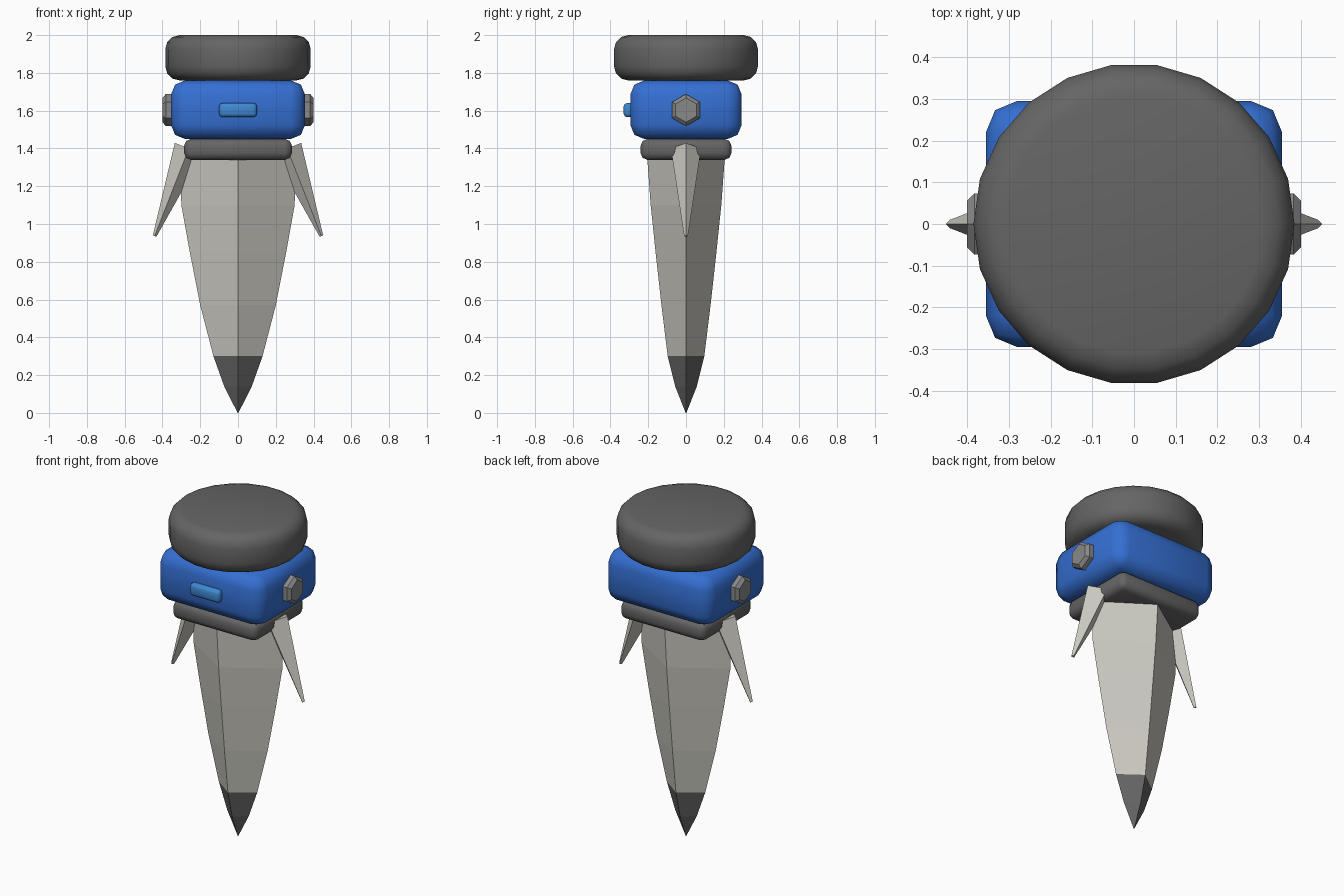
import bpy, bmesh, math
from mathutils import Matrix, Vector

if "Cube" in bpy.data.objects:
    bpy.data.objects.remove(bpy.data.objects["Cube"])


def material(name, rgb):
    m = bpy.data.materials.new(name)
    m.diffuse_color = (*rgb, 1)
    m.use_nodes = True
    m.node_tree.nodes["Principled BSDF"].inputs["Base Color"].default_value = m.diffuse_color
    return m


DARK = material("dark_grey", (0.13, 0.13, 0.13))
BONE = material("pale_grey", (0.60, 0.59, 0.54))
BLUE = material("blue", (0.035, 0.16, 0.65))
LIGHT = material("light_blue", (0.05, 0.25, 0.65))
STEEL = material("mid_grey", (0.25, 0.25, 0.25))


def finish(bm, name, mat, smooth=None):
    bmesh.ops.recalc_face_normals(bm, faces=bm.faces[:])
    me = bpy.data.meshes.new(name)
    bm.to_mesh(me)
    bm.free()
    ob = bpy.data.objects.new(name, me)
    bpy.context.collection.objects.link(ob)
    me.materials.append(mat)
    if smooth:
        bpy.ops.object.select_all(action='DESELECT')
        ob.select_set(True)
        bpy.context.view_layer.objects.active = ob
        bpy.ops.object.shade_smooth_by_angle(angle=math.radians(smooth))
    return ob


def bevel(bm, edges, width, segments):
    bmesh.ops.bevel(bm, geom=edges, offset=width, segments=segments,
                    profile=0.5, affect='EDGES', clamp_overlap=True)


def rounded_box(name, center, size, width, segments, mat):
    bm = bmesh.new()
    bmesh.ops.create_cube(bm, size=1, matrix=Matrix.Translation(center) @ Matrix.Diagonal((*size, 1)))
    bevel(bm, bm.edges[:], width, segments)
    return finish(bm, name, mat, 60)


def diamond_loft(name, rings, mat):
    """Stack four-sided rings given as (z, half width x, half depth y)."""
    bm = bmesh.new()
    loops = [[bm.verts.new(p) for p in ((x, 0, z), (0, y, z), (-x, 0, z), (0, -y, z))]
             for z, x, y in rings]
    for a, b in zip(loops, loops[1:]):
        for i in range(4):
            j = (i + 1) % 4
            bm.faces.new((a[i], a[j], b[j], b[i]))
    bm.faces.new(loops[0])
    bm.faces.new(loops[-1])
    return finish(bm, name, mat)


# Round pommel cap on top
bm = bmesh.new()
bmesh.ops.create_cone(bm, cap_ends=True, segments=22, radius1=0.385, radius2=0.385, depth=0.24,
                      matrix=Matrix.Translation((0, 0, 1.88)) @ Matrix.Rotation(math.pi / 2, 4, 'Z'))
# make sure a corner lies on the x axis
if not any(abs(v.co.y) < 1e-4 for v in bm.verts):
    bmesh.ops.rotate(bm, verts=bm.verts[:], matrix=Matrix.Rotation(math.pi / 2, 3, 'Z'))
bevel(bm, [e for e in bm.edges if abs(e.verts[0].co.z - e.verts[1].co.z) < 1e-4], 0.075, 3)
finish(bm, "top_cap", DARK, 40)

# Blue housing, front button and collar
rounded_box("housing", (0, 0, 1.605), (0.71, 0.59, 0.31), 0.075, 2, BLUE)
rounded_box("front_button", (0, -0.305, 1.603), (0.20, 0.05, 0.075), 0.018, 2, LIGHT)
rounded_box("collar", (0, 0, 1.395), (0.57, 0.48, 0.11), 0.035, 2, DARK)

# Blade and dark tip
diamond_loft("blade", [(0.30, 0.13, 0.097), (0.57, 0.20, 0.13), (0.85, 0.255, 0.161),
                       (1.10, 0.30, 0.187), (1.36, 0.305, 0.206)], BONE)
diamond_loft("blade_tip", [(0.0, 0.002, 0.002), (0.14, 0.073, 0.057), (0.30, 0.13, 0.097)], DARK)

for side, label in ((1, "right"), (-1, "left")):
    # Hexagonal side bolt
    bm = bmesh.new()
    bmesh.ops.create_cone(bm, cap_ends=True, segments=6, radius1=0.085, radius2=0.085, depth=0.08)
    bevel(bm, [e for e in bm.edges if all(v.co.z > 0 for v in e.verts)], 0.018, 1)
    bmesh.ops.rotate(bm, verts=bm.verts[:], matrix=Matrix.Rotation(side * math.pi / 2, 3, 'Y'))
    # put a corner at the top
    if max(v.co.z for v in bm.verts) < 0.08:
        bmesh.ops.rotate(bm, verts=bm.verts[:], matrix=Matrix.Rotation(math.pi / 6, 3, 'X'))
    bmesh.ops.translate(bm, verts=bm.verts[:], vec=(side * 0.36, 0, 1.603))
    finish(bm, label + "_bolt", STEEL)

    # Splayed four-sided side spike
    spike = diamond_loft(label + "_spike", [(0, 0.08, 0.08), (-0.498, 0.01, 0.01)], BONE)
    tilt = -math.atan2(0.18, 0.46) * side
    spike.data.transform(Matrix.Translation((side * 0.26, 0, 1.40)) @ Matrix.Rotation(tilt, 4, 'Y'))
